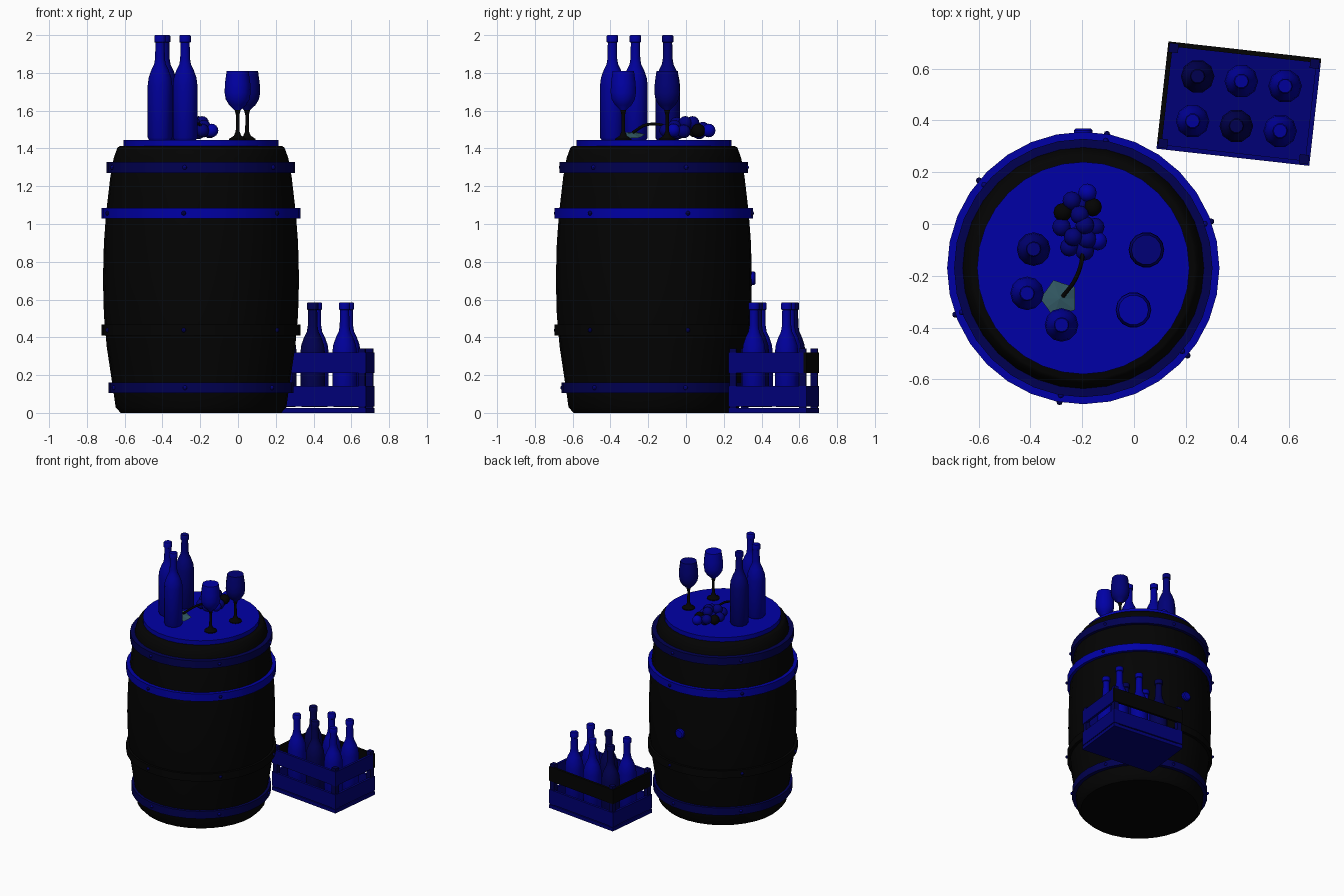
import bpy, bmesh, math
from mathutils import Vector, Matrix

cube = bpy.data.objects.get("Cube")
if cube:
    bpy.data.objects.remove(cube, do_unlink=True)


def material(name, r, g, b):
    m = bpy.data.materials.new(name)
    m.use_nodes = True
    m.diffuse_color = (r, g, b, 1)
    m.node_tree.nodes["Principled BSDF"].inputs["Base Color"].default_value = (r, g, b, 1)
    return m


BLACK = material("black", 0.001, 0.001, 0.001)
BLUE = material("blue", 0, 0, 0.38)
BOTTLE_BLUE = material("bottle_blue", 0, 0, 0.32)
CRATE_BLUE = material("crate_blue", 0, 0, 0.18)
DARK_BLUE = material("dark_blue", 0, 0, 0.08)
TEAL = material("teal", 0.035, 0.11, 0.14)


def finish(name, bm, mats, loc=(0, 0, 0), smooth=True):
    bmesh.ops.recalc_face_normals(bm, faces=bm.faces)
    me = bpy.data.meshes.new(name)
    bm.to_mesh(me)
    bm.free()
    for m in mats:
        me.materials.append(m)
    ob = bpy.data.objects.new(name, me)
    bpy.context.collection.objects.link(ob)
    ob.location = loc
    if smooth:
        bpy.ops.object.select_all(action='DESELECT')
        ob.select_set(True)
        bpy.context.view_layer.objects.active = ob
        bpy.ops.object.shade_smooth_by_angle(angle=math.radians(40))
    return ob


def lathe(name, profile, sides, mats, loc, split=None, closed=False):
    """Turn (radius, height) points about z; faces above split take material 1."""
    bm = bmesh.new()
    rings = [[bm.verts.new((r * math.cos(a), r * math.sin(a), z))
              for a in (math.tau * i / sides for i in range(sides))] for r, z in profile]
    pairs = list(zip(rings, rings[1:]))
    if closed:
        pairs.append((rings[-1], rings[0]))
    else:
        bm.faces.new(rings[0])
        bm.faces.new(rings[-1])
    for lo, hi in pairs:
        for i in range(sides):
            j = (i + 1) % sides
            bm.faces.new((lo[i], lo[j], hi[j], hi[i]))
    if split is not None:
        for f in bm.faces:
            f.material_index = int(f.calc_center_median().z > split)
    return finish(name, bm, mats, loc)


def box(name, size, center, mat, matrix):
    bm = bmesh.new()
    bmesh.ops.create_cube(bm, size=1, matrix=matrix @ Matrix.Translation(center)
                          @ Matrix.Diagonal((*size, 1)))
    return finish(name, bm, [mat], smooth=False)


# Barrel body, lid and bung
CX, CY, TOP = -0.196, -0.17, 1.445
body = [(0.425, 0), (0.452, 0.03), (0.466, 0.13), (0.499, 0.35), (0.514, 0.52), (0.519, 0.705),
        (0.514, 0.9), (0.502, 1.06), (0.48, 1.25), (0.462, 1.35), (0.442, 1.405), (0.43, 1.412)]
lathe("barrel_body", body, 32, [BLACK], (CX, CY, 0))
lathe("barrel_lid", [(0.41, 1.40), (0.41, TOP)], 32, [BLUE], (CX, CY, 0))
bung = lathe("bung", [(0.036, -0.04), (0.036, 0.018), (0.028, 0.026)], 12, [BLUE],
             (CX, CY + 0.513, 0.712))
bung.rotation_euler.x = -math.pi / 2

# Metal hoops with six rivets each
for label, z, r, mat, stud in (("bottom", 0.133, 0.49, DARK_BLUE, CRATE_BLUE),
                               ("lower", 0.438, 0.526, BLACK, DARK_BLUE),
                               ("upper", 1.057, 0.526, BLUE, DARK_BLUE),
                               ("top", 1.30, 0.499, DARK_BLUE, CRATE_BLUE)):
    h = 0.029
    lathe(label + "_hoop", [(r, z - h), (r, z + h), (r - 0.045, z + h), (r - 0.045, z - h)],
          32, [mat], (CX, CY, 0), closed=True)
    bm = bmesh.new()
    for k in range(6):
        a = math.radians(20 + 60 * k)
        p = Vector((r * math.cos(a), r * math.sin(a), z))
        bmesh.ops.create_uvsphere(bm, u_segments=8, v_segments=6, radius=0.012,
                                  matrix=Matrix.Translation(p))
    finish(label + "_hoop_rivets", bm, [stud], (CX, CY, 0))

# Bottles
bottle = [(0.058, 0), (0.065, 0.012), (0.065, 0.29), (0.06, 0.33), (0.045, 0.372), (0.031, 0.4),
          (0.026, 0.43), (0.024, 0.515), (0.03, 0.518), (0.03, 0.55), (0.026, 0.555)]
for i, (x, y, mat) in enumerate(((-0.388, -0.097, CRATE_BLUE), (-0.413, -0.268, BOTTLE_BLUE),
                                 (-0.28, -0.39, BOTTLE_BLUE))):
    lathe("table_bottle_%d" % (i + 1), bottle, 12, [mat], (x, y, TOP))

# Wine glasses: dark foot and stem, coloured bowl
glass = [(0.045, 0), (0.045, 0.006), (0.02, 0.022), (0.01, 0.045), (0.009, 0.13), (0.016, 0.158),
         (0.045, 0.185), (0.063, 0.215), (0.069, 0.25), (0.067, 0.3), (0.058, 0.365)]
for i, (x, y, mat) in enumerate(((0.048, -0.1, CRATE_BLUE), (-0.002, -0.332, BLUE))):
    lathe("wine_glass_%d" % (i + 1), glass, 14, [BLACK, mat], (x, y, TOP), split=0.15)

# Grape bunch: berries grouped by colour, positions in centimetres
berries = (((3, 12, 5), (7, -6.6, 5)),
           ((-3, 9, 6), (0, 3.5, 9), (-7, -1.2, 5), (6, -1.2, 4.5), (-4, -9, 5), (2, -10.5, 5),
            (2, -0.4, 9), (-2.5, -5, 8.5), (0, 7, 4), (0, -4, 4), (3, -6, 7)),
           ((5, 6.5, 5), (-6.5, 4.5, 5)))
bm = bmesh.new()
for tint, group in enumerate(berries):
    for spot in group:
        old = set(bm.faces)
        bmesh.ops.create_uvsphere(bm, u_segments=12, v_segments=8, radius=0.036,
                                  matrix=Matrix.Translation(Vector(spot) / 100))
        for f in set(bm.faces) - old:
            f.material_index = tint
finish("grapes", bm, [BLUE, CRATE_BLUE, BLACK], (-0.21, 0.0, TOP))

# Grape stalk
curve = bpy.data.curves.new("grape_stalk", 'CURVE')
curve.dimensions = '3D'
curve.bevel_depth = 0.008
curve.bevel_resolution = 1
curve.resolution_u = 5
curve.materials.append(BLACK)
points = ((-0.2, -0.06, 1.5), (-0.2, -0.13, 1.525), (-0.225, -0.21, 1.525), (-0.275, -0.28, 1.485))
spline = curve.splines.new('BEZIER')
spline.bezier_points.add(len(points) - 1)
for bp, co in zip(spline.bezier_points, points):
    bp.co = co
    bp.handle_left_type = bp.handle_right_type = 'AUTO'
bpy.context.collection.objects.link(bpy.data.objects.new("grape_stalk", curve))

# Lobed leaf, folded down toward its edges
bm = bmesh.new()
hub = bm.verts.new((0, 0, 0.035))
rim = []
for k in range(10):
    a = math.tau * k / 10
    r = 0.075 if k % 2 else 0.06
    rim.append(bm.verts.new((r * math.cos(a), r * math.sin(a), 0.025 - 0.016 * math.cos(a))))
for k in range(10):
    bm.faces.new((hub, rim[k], rim[(k + 1) % 10]))
finish("grape_leaf", bm, [TEAL], (-0.288, -0.288, TOP), smooth=False)

# Slatted crate
L, W, T, POST = 0.594, 0.417, 0.018, 0.036
M = Matrix.Translation((0.405, 0.465, 0)) @ Matrix.Rotation(math.radians(-6.4), 4, 'Z')
box("crate_floor", (L, W, 0.026), (0, 0, 0.013), CRATE_BLUE, M)
for sx in (-1, 1):
    for sy in (-1, 1):
        box("crate_post", (POST, POST, 0.34),
            (sx * (L - POST - 0.01) / 2, sy * (W - POST - 0.01) / 2, 0.172), DARK_BLUE, M)
for label, z in (("lower", 0.088), ("upper", 0.265)):
    for s in (-1, 1):
        high = label == "upper"
        box("crate_%s_long_slat" % label, (L, T, 0.11), (0, s * (W - T) / 2, z),
            BLACK if high and s > 0 else CRATE_BLUE, M)
        box("crate_%s_end_slat" % label, (T, W - 2 * T, 0.11), (s * (L - T) / 2, 0, z),
            BLACK if high and s < 0 else CRATE_BLUE, M)

# Six bottles in the crate
for i in range(6):
    col, row = i % 3 - 1, i // 3 - 0.5
    spot = M @ Vector((col * 0.17, row * 0.174, 0.03))
    lathe("crate_bottle_%d" % (i + 1), bottle, 10,
          [DARK_BLUE if (col, row) in ((-1, 0.5), (0, -0.5)) else BOTTLE_BLUE], spot)
